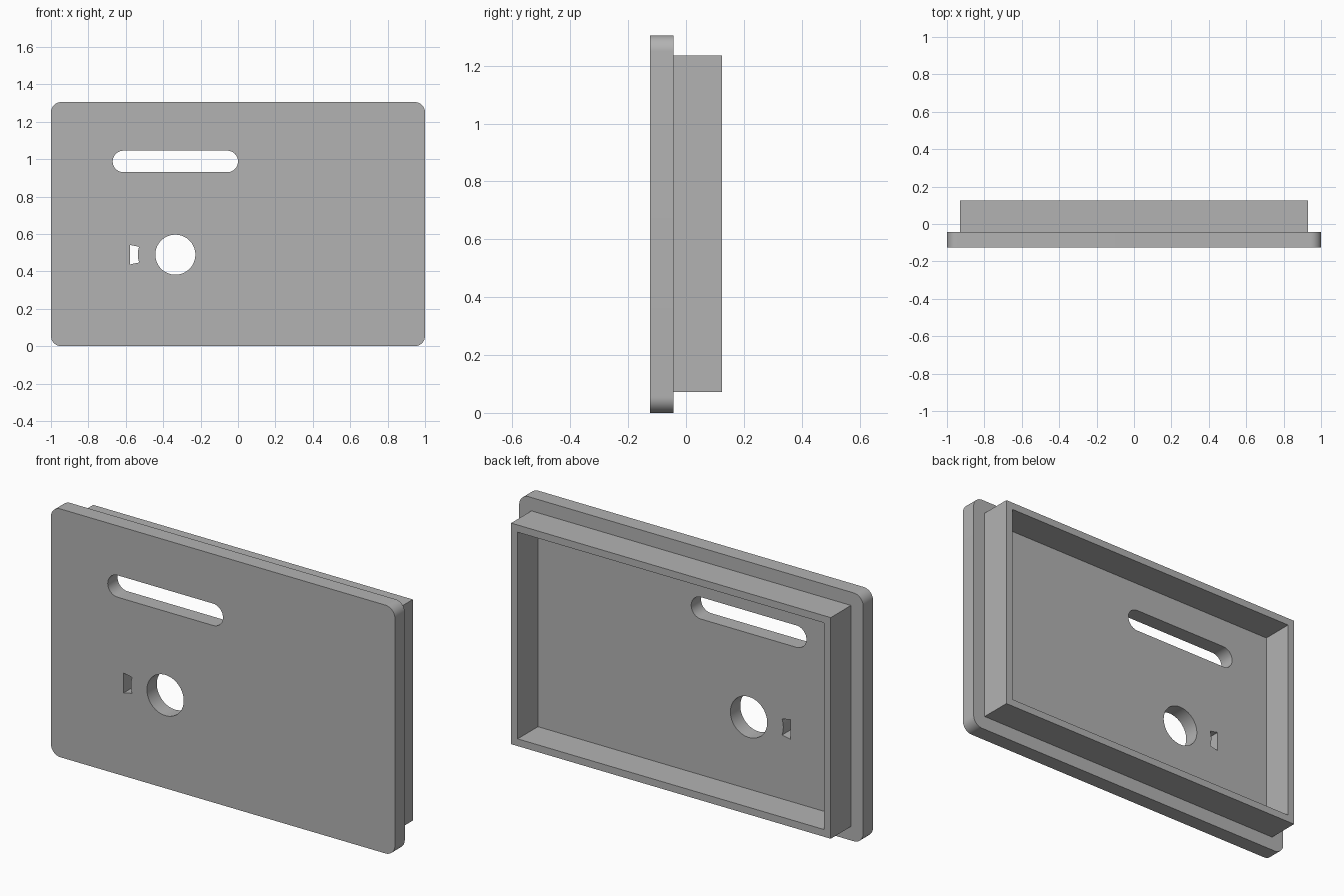
import bpy, bmesh
from math import sin, cos, pi, radians
from mathutils import Matrix

cube = bpy.data.objects.get("Cube")
if cube:
    bpy.data.objects.remove(cube, do_unlink=True)

grey = bpy.data.materials.new("plain grey")
grey.use_nodes = True
colour = (0.45, 0.45, 0.45, 1)
grey.diffuse_color = colour
grey.node_tree.nodes["Principled BSDF"].inputs["Base Color"].default_value = colour


def rounded_rect(x0, x1, z0, z1, r, steps=12):
    """Outline of a rectangle with quarter-circle corners."""
    corners = [(x1 - r, z1 - r), (x0 + r, z1 - r), (x0 + r, z0 + r), (x1 - r, z0 + r)]
    points = []
    for i, (cx, cz) in enumerate(corners):
        for s in range(steps + 1):
            a = (i + s / steps) * pi / 2
            points.append((cx + r * cos(a), cz + r * sin(a)))
    return points


def rect(x0, x1, z0, z1):
    return [(x0, z0), (x1, z0), (x1, z1), (x0, z1)]


def circle(cx, cz, r, n=64):
    return [(cx + r * cos(2 * pi * i / n), cz + r * sin(2 * pi * i / n)) for i in range(n)]


def extrude_panel(name, outlines, y0, y1):
    """Fill the first outline, leave the others open, and extrude along y."""
    curve = bpy.data.curves.new(name, "CURVE")
    curve.dimensions = "2D"
    curve.fill_mode = "BOTH"
    curve.extrude = (y1 - y0) / 2
    for outline in outlines:
        spline = curve.splines.new("POLY")
        spline.points.add(len(outline) - 1)
        for p, (x, z) in zip(spline.points, outline):
            p.co = (x, z, 0, 1)
        spline.use_cyclic_u = True
    helper = bpy.data.objects.new(name + " outline", curve)
    bpy.context.collection.objects.link(helper)
    graph = bpy.context.evaluated_depsgraph_get()
    mesh = bpy.data.meshes.new_from_object(helper.evaluated_get(graph))
    bpy.data.objects.remove(helper, do_unlink=True)

    bm = bmesh.new()
    bm.from_mesh(mesh)
    bmesh.ops.remove_doubles(bm, verts=bm.verts, dist=1e-5)
    bm.transform(Matrix.Translation((0, (y0 + y1) / 2, 0)) @ Matrix.Rotation(pi / 2, 4, "X"))
    bmesh.ops.recalc_face_normals(bm, faces=bm.faces)
    bm.to_mesh(mesh)
    bm.free()
    mesh.materials.clear()
    mesh.materials.append(grey)
    obj = bpy.data.objects.new(name, mesh)
    bpy.context.collection.objects.link(obj)
    bpy.ops.object.select_all(action="DESELECT")
    obj.select_set(True)
    bpy.context.view_layer.objects.active = obj
    bpy.ops.object.shade_smooth_by_angle(angle=radians(30))
    return obj


# Front plate with its slot, round hole and small notched hole
slot = rounded_rect(-0.67, 0.0, 0.93, 1.045, 0.0574)
round_hole = circle(-0.335, 0.489, 0.107)
notch = [(-0.577, 0.437), (-0.529, 0.447), (-0.534, 0.468), (-0.536, 0.489),
         (-0.534, 0.51), (-0.529, 0.531), (-0.577, 0.541)]
extrude_panel("front_plate",
              [rounded_rect(-1, 1, 0, 1.305, 0.055), slot, round_hole, notch],
              -0.125, -0.043)

# Raised rim behind the plate
wall = 0.038
extrude_panel("back_rim",
              [rect(-0.929, 0.929, 0.073, 1.235),
               rect(-0.929 + wall, 0.929 - wall, 0.073 + wall, 1.235 - wall)],
              -0.043, 0.125)
